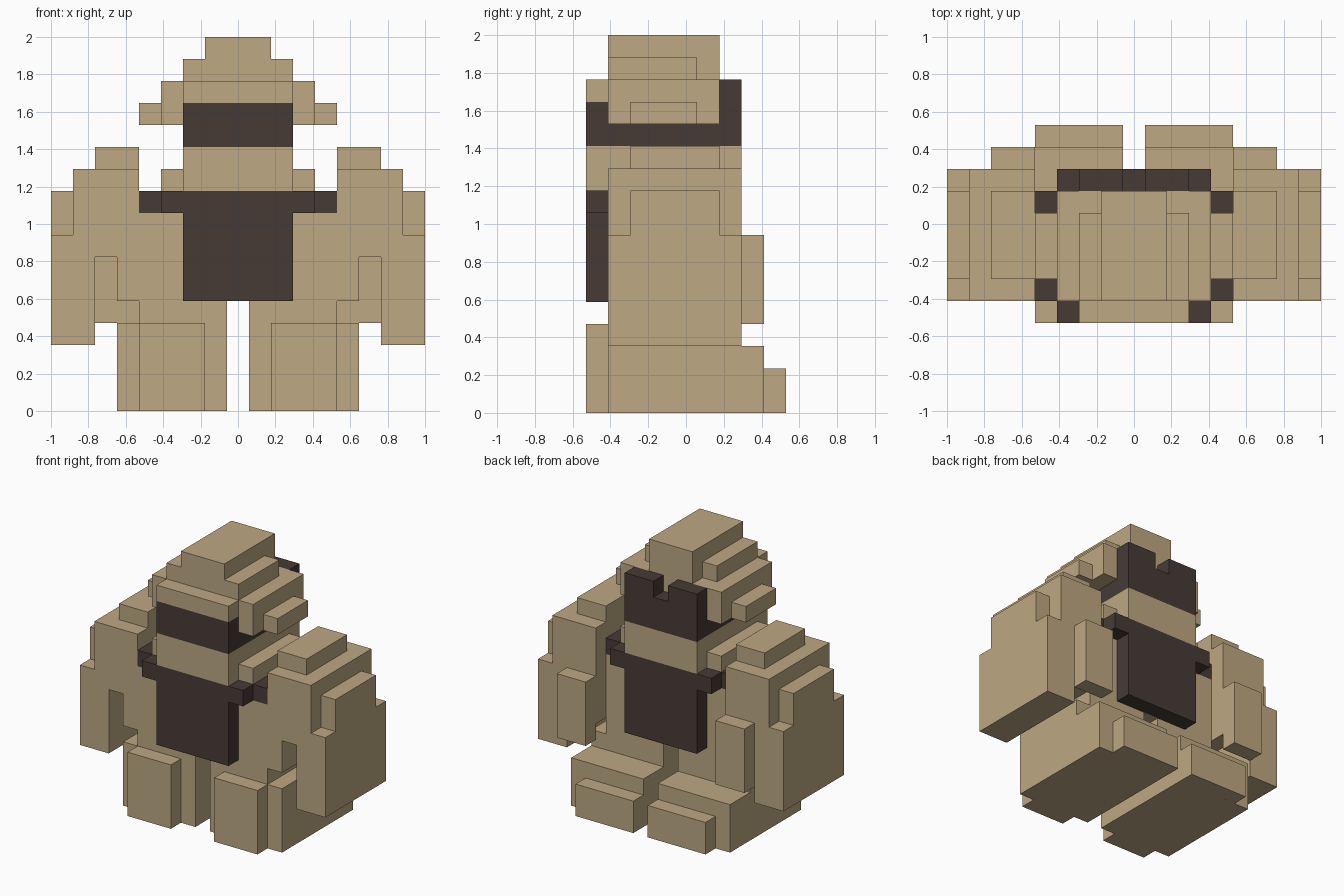
import bpy
import bmesh

if "Cube" in bpy.data.objects:
    bpy.data.objects.remove(bpy.data.objects["Cube"])

U = 2 / 17  # edge length of one cube cell; the grid is 17 x 9 x 17 cells


def colour(name, rgb):
    m = bpy.data.materials.new(name)
    m.diffuse_color = (*rgb, 1)
    m.use_nodes = True
    m.node_tree.nodes["Principled BSDF"].inputs["Base Color"].default_value = m.diffuse_color
    return m


TAN = colour("tan", (0.51, 0.392, 0.223))
DARK = colour("dark_brown", (0.061, 0.044, 0.037))


def part(name, mat, *boxes, mirror=False):
    """One object from cell boxes (x0, x1, y0, y1, z0, z1), optionally mirrored in x."""
    bm = bmesh.new()
    boxes = list(boxes)
    if mirror:
        boxes += [(17 - b[1], 17 - b[0], *b[2:]) for b in boxes]
    for x0, x1, y0, y1, z0, z1 in boxes:
        for v in bmesh.ops.create_cube(bm, size=1)["verts"]:
            v.co = (((x1 if v.co.x > 0 else x0) - 8.5) * U,
                    ((y1 if v.co.y > 0 else y0) - 4.5) * U,
                    (z1 if v.co.z > 0 else z0) * U)
    me = bpy.data.meshes.new(name)
    bm.to_mesh(me)
    bm.free()
    me.materials.append(mat)
    bpy.context.collection.objects.link(bpy.data.objects.new(name, me))


# Legs and feet
part("legs", TAN, (3, 8, 1, 6, 0, 4), (4, 8, 1, 6, 4, 5), mirror=True)
part("feet", TAN, (3, 8, 6, 8, 0, 3), (4, 8, 8, 9, 0, 2), mirror=True)
part("heels", TAN, (4, 7, 0, 1, 0, 4), mirror=True)

# Torso with belt ring and the two plates
part("torso", TAN, (4, 13, 1, 6, 5, 9))
part("shoulder_yoke", TAN, (5, 12, 1, 6, 10, 11))
part("belt", DARK, (4, 13, 1, 6, 9, 10))
part("front_plate", DARK, (6, 11, 0, 1, 5, 10), (5, 12, 0, 1, 9, 10))
part("back_plate", DARK, (6, 11, 6, 7, 5, 10), (5, 12, 6, 7, 9, 10))

# Arms with stepped shoulders and forward hands
part("arms", TAN, (0, 1, 1, 7, 3, 8), (0, 1, 2, 6, 8, 10), (1, 2, 1, 7, 3, 11),
     (2, 4, 1, 7, 7, 11), (3, 4, 1, 7, 5, 7), mirror=True)
part("shoulder_caps", TAN, (2, 4, 2, 6, 11, 12), mirror=True)
part("hands", TAN, (2, 4, 7, 8, 4, 8), mirror=True)

# Head
part("jaw", TAN, (6, 11, 0, 7, 10, 12))
part("head_band", DARK, (6, 11, 0, 7, 12, 13), (6, 11, 0, 1, 13, 14))
part("notched_mask", DARK, (6, 11, 6, 7, 13, 14), (6, 8, 6, 7, 14, 15), (9, 11, 6, 7, 14, 15))
part("skull", TAN, (5, 12, 1, 6, 13, 15), (6, 11, 0, 1, 14, 15))
part("crown", TAN, (6, 11, 1, 5, 15, 16), (7, 10, 1, 6, 15, 17))
part("ears", TAN, (4, 5, 2, 5, 13, 14), mirror=True)
